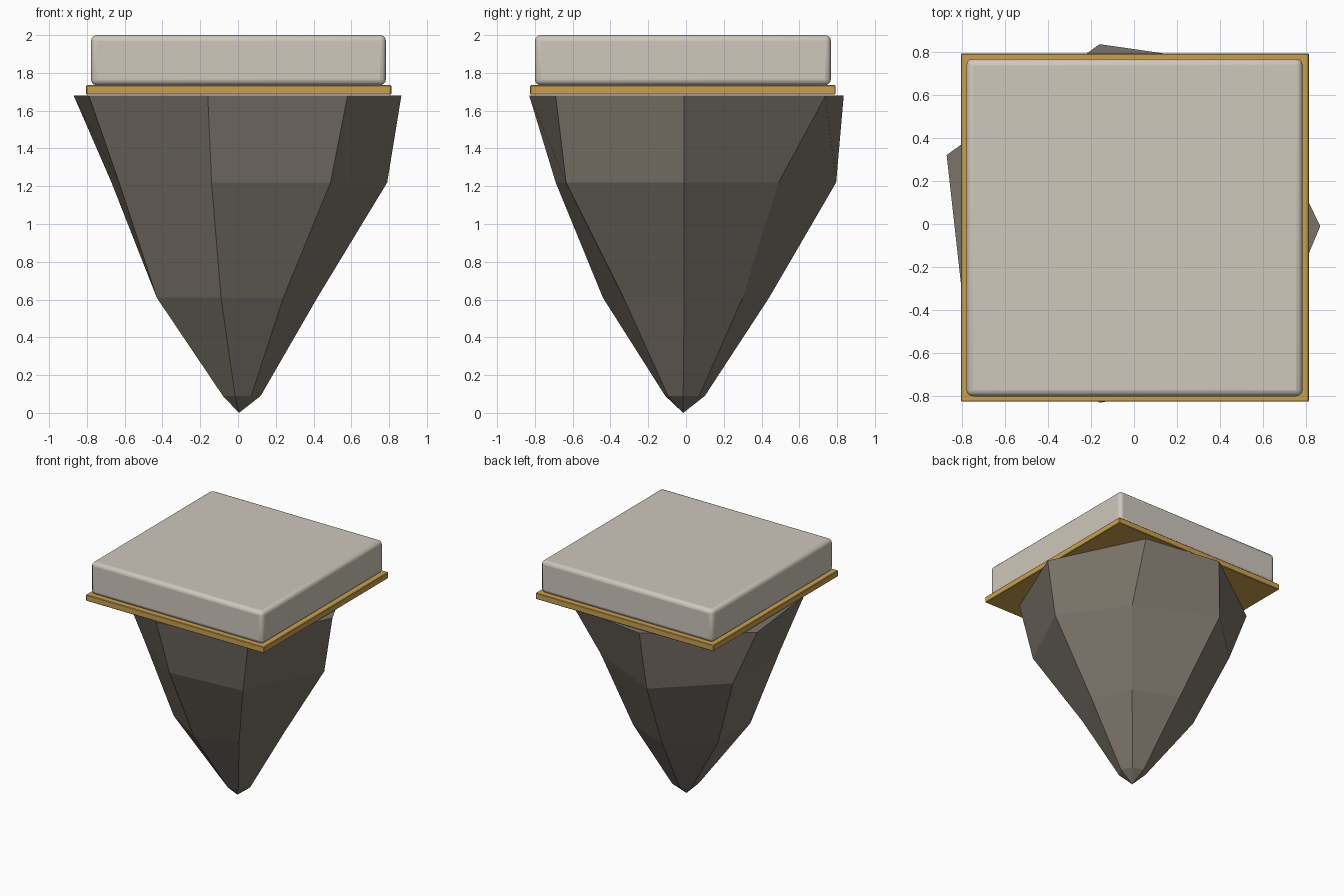
import bpy, bmesh

if "Cube" in bpy.data.objects:
    bpy.data.objects.remove(bpy.data.objects["Cube"])


def material(name, rgb):
    m = bpy.data.materials.new(name)
    m.diffuse_color = (*rgb, 1)
    m.use_nodes = True
    m.node_tree.nodes["Principled BSDF"].inputs["Base Color"].default_value = m.diffuse_color
    return m


def new_object(name, bm, mat):
    bmesh.ops.recalc_face_normals(bm, faces=bm.faces)
    me = bpy.data.meshes.new(name)
    bm.to_mesh(me)
    bm.free()
    me.materials.append(mat)
    ob = bpy.data.objects.new(name, me)
    bpy.context.collection.objects.link(ob)
    return ob


def slab(name, lo, hi, bevel, segments, mat):
    bm = bmesh.new()
    bmesh.ops.create_cube(bm, size=1)
    for v in bm.verts:
        v.co = [lo[i] if v.co[i] < 0 else hi[i] for i in range(3)]
    ob = new_object(name, bm, mat)
    mod = ob.modifiers.new("rounded_edges", 'BEVEL')
    mod.width, mod.segments = bevel, segments
    return ob


stone = material("pale_stone", (0.62, 0.57, 0.50))
gold = material("gold", (0.58, 0.35, 0.08))
rock = material("dark_rock", (0.20, 0.175, 0.145))

# top slab and gold trim plate
slab("top_slab", (-0.778, -0.80, 1.735), (0.783, 0.767, 2.0), 0.03, 3, stone)
slab("gold_trim", (-0.804, -0.825, 1.685), (0.812, 0.792, 1.735), 0.004, 1, gold)

# seven-sided hanging rock: irregular rings from top to tip
rings = [
    (1.68, [(0.865, -0.01), (0.50, 0.74), (-0.16, 0.835), (-0.87, 0.32),
            (-0.79, -0.40), (-0.16, -0.83), (0.58, -0.69)]),
    (1.22, [(0.79, -0.01), (0.43, 0.49), (-0.20, 0.795), (-0.67, 0.35),
            (-0.63, -0.32), (-0.14, -0.69), (0.49, -0.635)]),
    (0.61, [(0.42, -0.01), (0.27, 0.30), (-0.09, 0.44), (-0.43, 0.20),
            (-0.43, -0.22), (-0.09, -0.44), (0.24, -0.33)]),
    (0.09, [(0.12, -0.015), (0.075, 0.07), (-0.015, 0.10), (-0.08, 0.04),
            (-0.08, -0.055), (-0.015, -0.11), (0.07, -0.095)]),
]
bm = bmesh.new()
loops = [[bm.verts.new((x, y, z)) for x, y in pts] for z, pts in rings]
tip = bm.verts.new((0.005, -0.015, 0))
bm.faces.new(loops[0])
for a, b in zip(loops, loops[1:]):
    for i in range(7):
        j = (i + 1) % 7
        bm.faces.new((a[i], a[j], b[j], b[i]))
for i in range(7):
    bm.faces.new((loops[-1][i], loops[-1][(i + 1) % 7], tip))
new_object("hanging_rock", bm, rock)

# smooth the rounded slab, keeping edges sharp
ob = bpy.data.objects["top_slab"]
bpy.context.view_layer.objects.active = ob
ob.select_set(True)
bpy.ops.object.shade_smooth_by_angle()
